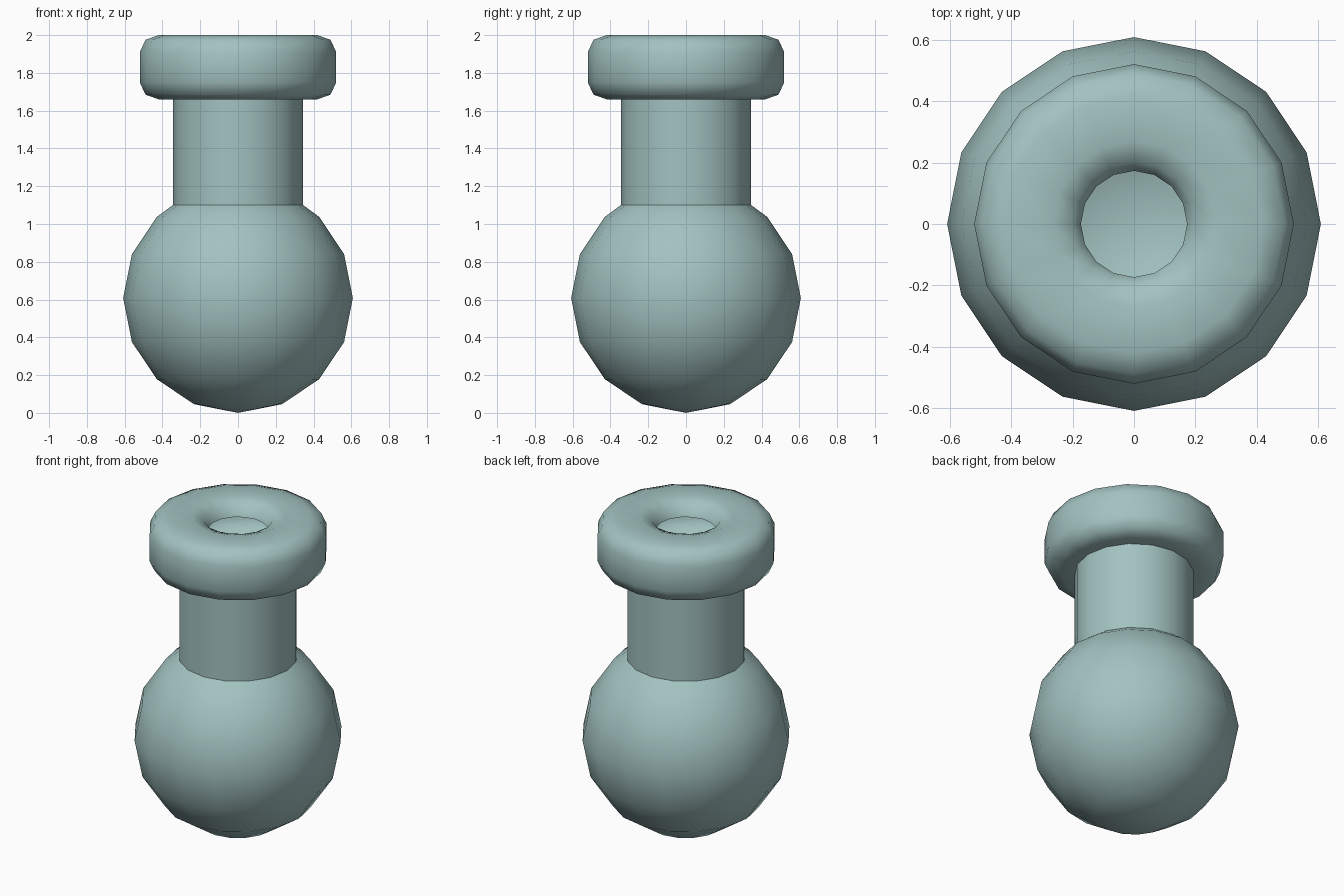
import bpy, bmesh, math

if "Cube" in bpy.data.objects:
    bpy.data.objects.remove(bpy.data.objects["Cube"])

SIDES = 16


def lathe(name, profile):
    """Spin an (r, z) profile, bottom to top, round the z axis."""
    bm = bmesh.new()
    rings = []
    for r, z in profile:
        if r == 0:
            rings.append([bm.verts.new((0, 0, z))] * SIDES)
        else:
            rings.append([bm.verts.new((r * math.cos(2 * math.pi * i / SIDES),
                                        r * math.sin(2 * math.pi * i / SIDES), z))
                          for i in range(SIDES)])
    for a, b in zip(rings, rings[1:]):
        for i in range(SIDES):
            j = (i + 1) % SIDES
            bm.faces.new(list(dict.fromkeys((a[i], a[j], b[j], b[i]))))
    mesh = bpy.data.meshes.new(name)
    bm.to_mesh(mesh)
    bm.free()
    ob = bpy.data.objects.new(name, mesh)
    bpy.context.collection.objects.link(ob)
    bpy.context.view_layer.objects.active = ob
    ob.select_set(True)
    bpy.ops.object.shade_smooth_by_angle(angle=math.radians(50))
    ob.select_set(False)
    mat = bpy.data.materials.get("glass") or bpy.data.materials.new("glass")
    mat.diffuse_color = (0.36, 0.54, 0.53, 1)
    mat.use_nodes = True
    mat.node_tree.nodes["Principled BSDF"].inputs["Base Color"].default_value = mat.diffuse_color
    mesh.materials.append(mat)
    return ob


# Round flask body, open where the neck meets it
R, NECK = 0.608, 0.345
ball = [(0 if k == 0 else R * math.sin(k * math.pi / 8), R - R * math.cos(k * math.pi / 8))
        for k in range(7)]
lathe("body", ball + [(NECK, 1.1)])

# Straight neck
lathe("neck", [(NECK, 1.1), (NECK, 1.66)])

# Rounded collar, open at the mouth
lathe("collar", [(NECK, 1.66), (0.42, 1.66), (0.49, 1.685), (0.52, 1.75),
                 (0.52, 1.91), (0.49, 1.975), (0.42, 2.0),
                 (0.27, 2.0), (0.2, 1.975), (0.173, 1.91)])
